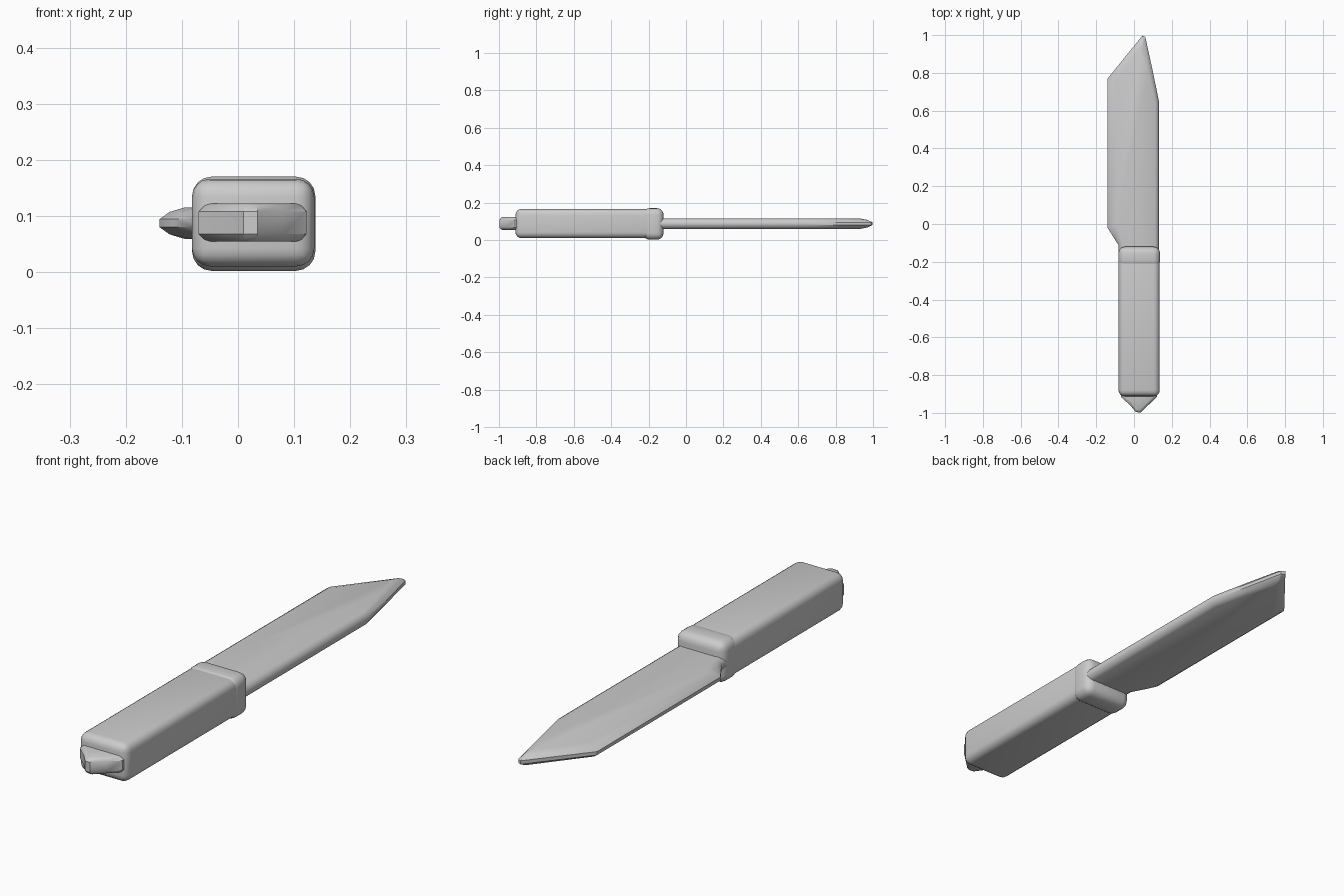
import bpy, bmesh, math

if "Cube" in bpy.data.objects:
    bpy.data.objects.remove(bpy.data.objects["Cube"])

grey = bpy.data.materials.new("plain grey")
grey.diffuse_color = (0.6, 0.6, 0.6, 1)
grey.use_nodes = True
grey.node_tree.nodes["Principled BSDF"].inputs["Base Color"].default_value = grey.diffuse_color


def finish(bm, name, bevel=0, segments=3):
    bmesh.ops.recalc_face_normals(bm, faces=bm.faces)
    mesh = bpy.data.meshes.new(name)
    bm.to_mesh(mesh)
    bm.free()
    mesh.materials.append(grey)
    ob = bpy.data.objects.new(name, mesh)
    bpy.context.collection.objects.link(ob)
    bpy.ops.object.select_all(action='DESELECT')
    ob.select_set(True)
    bpy.context.view_layer.objects.active = ob
    if bevel:
        mod = ob.modifiers.new("rounding", 'BEVEL')
        mod.width, mod.segments = bevel, segments
        bpy.ops.object.modifier_apply(modifier=mod.name)
    bpy.ops.object.shade_smooth_by_angle(angle=math.radians(35))
    return ob


def slab(name, outer, inner, zc, steps, bevel=0):
    """Stack outlines that shrink from outer to inner, mirrored about height zc."""
    bm = bmesh.new()
    levels = [(f, -h) for f, h in reversed(steps)] + steps
    rings = [[bm.verts.new((a[0] + (b[0] - a[0]) * f, a[1] + (b[1] - a[1]) * f, zc + h))
              for a, b in zip(outer, inner)] for f, h in levels]
    n = len(outer)
    for lo, hi in zip(rings, rings[1:]):
        for i in range(n):
            j = (i + 1) % n
            bm.faces.new((lo[i], lo[j], hi[j], hi[i]))
    bm.faces.new(rings[0])
    bm.faces.new(rings[-1])
    return finish(bm, name, bevel)


# Blade: wide ground edge on the left, thin rounded spine on the right
blade_outer = [(-0.08, -0.16), (-0.083, -0.11), (-0.115, -0.06), (-0.14, -0.02), (-0.14, 0.77),
               (0.045, 0.998), (0.06, 0.99), (0.095, 0.83), (0.132, 0.65), (0.132, -0.16)]
blade_inner = [(-0.06, -0.16), (-0.06, -0.10), (-0.08, -0.05), (-0.095, 0.0), (-0.095, 0.755),
               (0.035, 0.93), (0.042, 0.925), (0.075, 0.80), (0.112, 0.64), (0.112, -0.16)]
slab("blade", blade_outer, blade_inner, 0.087, [(0, 0.007), (0.4, 0.02), (1, 0.028)])

# Handle: long rounded block
bm = bmesh.new()
bmesh.ops.create_cube(bm, size=1)
for v in bm.verts:
    v.co.x = 0.027 + v.co.x * 0.218
    v.co.y = -0.517 + v.co.y * 0.79
    v.co.z = 0.088 + v.co.z * 0.156
finish(bm, "handle", 0.032, 4)

# Collar ridge: slightly raised band where the handle meets the blade
bm = bmesh.new()
bmesh.ops.create_cube(bm, size=1)
for v in bm.verts:
    v.co.x = 0.028 + v.co.x * 0.22
    v.co.y = -0.175 + v.co.y * 0.11
    v.co.z = 0.086 + v.co.z * 0.168
finish(bm, "collar", 0.035, 4)

# Pommel: flat wedge pointing out of the handle end
pommel_outer = [(-0.07, -0.87), (-0.07, -0.915), (-0.02, -0.96), (0.01, -0.996), (0.035, -0.998),
                (0.08, -0.955), (0.122, -0.915), (0.122, -0.87)]
pommel_inner = [(-0.05, -0.87), (-0.05, -0.91), (-0.01, -0.945), (0.013, -0.98), (0.033, -0.982),
                (0.07, -0.945), (0.105, -0.91), (0.105, -0.87)]
slab("pommel", pommel_outer, pommel_inner, 0.088, [(0, 0.02), (0.5, 0.03), (1, 0.034)])
